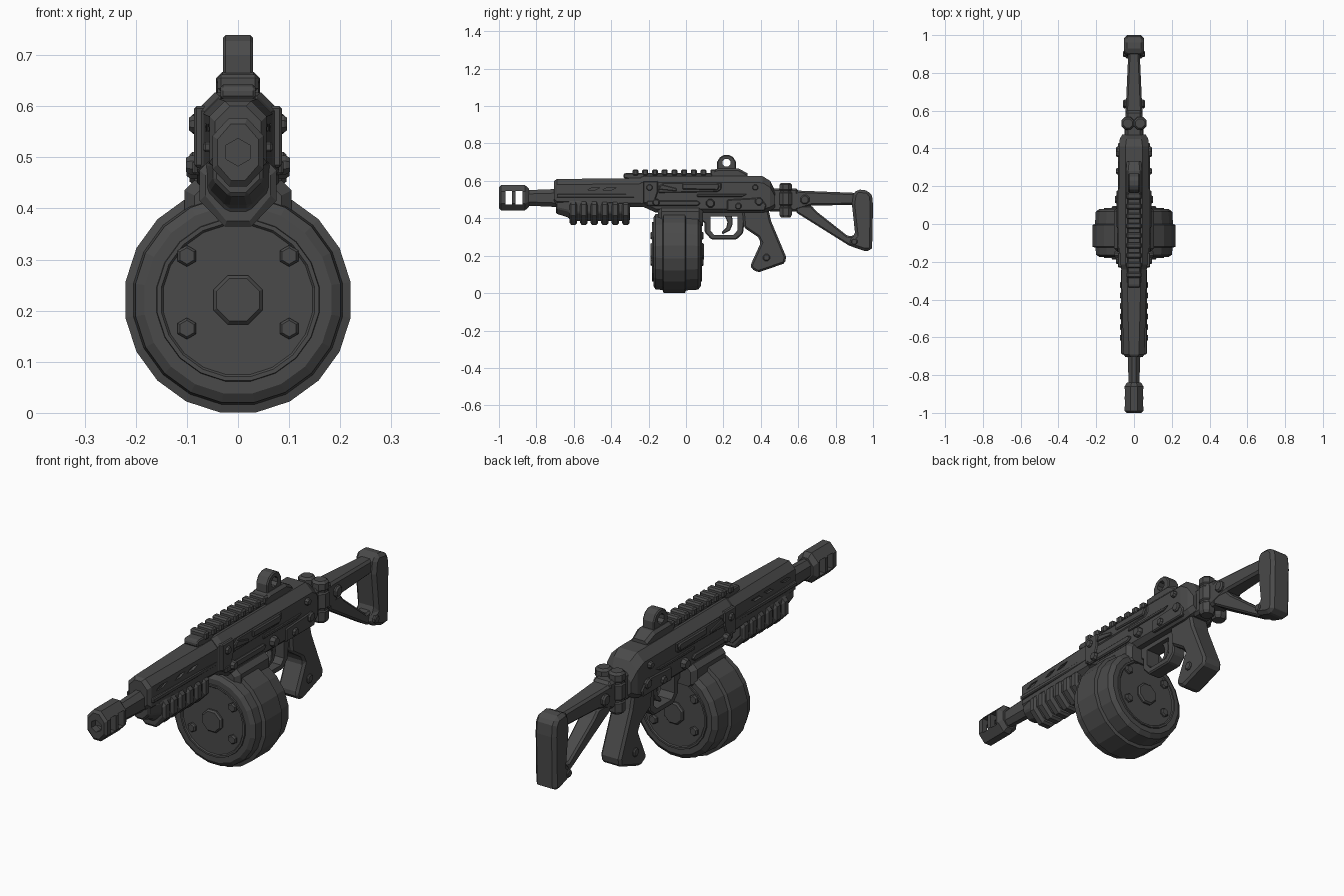
import bpy, bmesh, math
from mathutils import Vector

mat = bpy.data.materials.new("dark gunmetal")
mat.diffuse_color = (0.068, 0.068, 0.068, 1)


def finish(name, bm, bevel=0.0):
    bmesh.ops.recalc_face_normals(bm, faces=bm.faces)
    if bevel:
        edges = [e for e in bm.edges if len(e.link_faces) == 2 and e.calc_face_angle(0) > 0.6]
        bmesh.ops.bevel(bm, geom=edges, offset=bevel, segments=1, affect='EDGES', clamp_overlap=True)
    me = bpy.data.meshes.new(name)
    bm.to_mesh(me)
    bm.free()
    me.materials.append(mat)
    ob = bpy.data.objects.new(name, me)
    bpy.context.collection.objects.link(ob)
    return ob


def skin(name, rings, bevel=0.0):
    """Join rings of points into a closed tube."""
    bm = bmesh.new()
    vs = [[bm.verts.new(p) for p in r] for r in rings]
    n = len(vs[0])
    for a, b in zip(vs, vs[1:]):
        for i in range(n):
            j = (i + 1) % n
            bm.faces.new((a[i], a[j], b[j], b[i]))
    bm.faces.new(vs[0])
    bm.faces.new(vs[-1])
    return finish(name, bm, bevel)


def loft(name, secs, bevel=0.0):
    """Chamfered sections along y: (y, half width, z low, z high, top chamfer, bottom chamfer)."""
    rings = []
    for y, w, lo, hi, ct, cb in secs:
        a, b = max(w - ct, w * .35), max(w - cb, w * .35)
        half = [(b, lo), (w, lo + cb), (w, hi - ct), (a, hi)]
        rings.append([(x, y, z) for x, z in half] + [(-x, y, z) for x, z in reversed(half)])
    return skin(name, rings, bevel)


def prism(name, pts, w, bevel=0.0, x0=0.0):
    """Side profile (y, z) widened to +-w; w may depend on y."""
    f = w if callable(w) else (lambda y: w)
    return skin(name, [[(x0 + s * f(y), y, z) for y, z in pts] for s in (-1, 1)], bevel)


def box(name, x, y, z, bevel=0.0):
    return prism(name, [(y[0], z[0]), (y[1], z[0]), (y[1], z[1]), (y[0], z[1])],
                 (x[1] - x[0]) / 2, bevel, (x[0] + x[1]) / 2)


def lathe(name, prof, c, axis, sides=8, bevel=0.0):
    """Turned part: (distance along axis, radius) from centre c."""
    u, v, t = {'x': ((0, 1, 0), (0, 0, 1), (1, 0, 0)),
               'y': ((1, 0, 0), (0, 0, 1), (0, 1, 0)),
               'z': ((1, 0, 0), (0, 1, 0), (0, 0, 1))}[axis]
    u, v, t, c = Vector(u), Vector(v), Vector(t), Vector(c)
    ang = [2 * math.pi * (i + .5) / sides for i in range(sides)]
    return skin(name, [[c + t * d + (u * math.cos(a) + v * math.sin(a)) * r for a in ang]
                       for d, r in prof], bevel)


def cut(ob, *cutters):
    for k in cutters:
        m = ob.modifiers.new("cut", 'BOOLEAN')
        m.operation, m.solver, m.object = 'DIFFERENCE', 'EXACT', k
    bpy.context.view_layer.update()
    me = bpy.data.meshes.new_from_object(ob.evaluated_get(bpy.context.evaluated_depsgraph_get()))
    ob.modifiers.clear()
    ob.data = me
    for k in cutters:
        bpy.data.objects.remove(k)


def bolt(name, x, y, z, r=.02, h=.012):
    for s in (-1, 1):
        lathe(name, [(-s * .02, r), (s * h * .5, r), (s * h, r * .75)], (s * x, y, z), 'x')


# Muzzle brake with through windows and hexagonal bore
muzzle = loft("muzzle_brake", [(-1, .04, .455, .565, .03, .03), (-.99, .05, .443, .577, .035, .035),
                               (-.86, .05, .443, .577, .035, .035), (-.84, .038, .46, .558, .03, .03)])
cut(muzzle, box("c", (-.2, .2), (-.966, -.93), (.475, .545)),
    box("c", (-.2, .2), (-.912, -.874), (.475, .545)),
    lathe("c", [(-1.1, .027), (-.86, .027)], (0, 0, .51), 'y', 6))
loft("barrel", [(-.86, .028, .468, .55, .02, .02), (-.68, .034, .46, .557, .022, .022)])

# Upper handguard with side slots
guard = loft("handguard", [(-.705, .045, .485, .60, .03, .02), (-.69, .056, .47, .61, .03, .02),
                           (-.22, .068, .46, .615, .03, .02)])
slots = []
for s in (-1, 1):
    for a, b in ((-.66, -.58), (-.53, -.46), (-.45, -.37)):
        slots.append(prism("c", [(a, .55), (a + .03, .565), (b, .565), (b - .03, .55)], .014, 0, s * .065))
cut(guard, *slots)
for s in (-1, 1):
    box("handguard_seam", (s * .06 - .008, s * .06 + .008), (-.69, -.24), (.51, .53), .004)

# Pump grip with raised ribs
loft("pump", [(-.695, .048, .425, .51, .02, .03), (-.63, .058, .405, .51, .02, .035),
              (-.615, .062, .385, .51, .02, .045), (-.30, .062, .385, .51, .02, .045)], .006)
for i in range(6):
    y = -.602 + i * .056
    loft("pump_rib", [(y - .02, .064, .375, .495, .03, .05), (y - .012, .075, .365, .505, .03, .05),
                      (y + .012, .075, .365, .505, .03, .05), (y + .02, .064, .375, .495, .03, .05)])

# Receiver
loft("receiver", [(-.24, .066, .465, .62, .03, .02), (-.215, .08, .455, .627, .035, .02),
                  (-.16, .08, .43, .627, .035, .02), (.41, .08, .43, .625, .035, .02),
                  (.45, .075, .44, .60, .035, .02), (.475, .062, .455, .55, .03, .02)])
for s in (-1, 1):
    def plate(name, pts, depth, bevel=.005):
        prism(name, pts, .012 + depth / 2, bevel, s * (.068 + depth / 2))

    plate("front_side_plate", [(-.23, .48), (-.17, .48), (-.15, .54), (-.15, .60), (-.23, .60)], .006)
    plate("ejection_cover", [(-.15, .535), (.17, .54), (.19, .555), (.19, .59), (-.12, .59), (-.15, .57)], .004)
    plate("bolt_slide", [(-.02, .555), (.17, .55), (.18, .575), (.17, .585), (-.02, .585)], .012)
    plate("ejection_lip", [(-.15, .555), (-.05, .545), (-.05, .56), (-.13, .58)], .010, .003)
    plate("lower_side_rail", [(-.21, .465), (.06, .465), (.08, .48), (.06, .495), (-.21, .495)], .009)
    plate("side_strip", [(.06, .515), (.30, .515), (.33, .53), (.06, .53)], .006, .003)
    plate("rear_side_plate", [(.22, .44), (.42, .44), (.43, .47), (.40, .51), (.22, .50)], .005)
bolt("receiver_pin", .083, .39, .49, .022)
bolt("receiver_pin", .083, .13, .48, .024, .018)
bolt("receiver_pin", .083, .28, .465, .018)
bolt("receiver_pin", .084, -.195, .565, .018)
bolt("receiver_pin", .084, -.16, .485, .02, .018)
bolt("receiver_pin", .08, .37, .565, .016, .015)

# Top rail with teeth
prism("top_rail", [(-.335, .615), (-.23, .60), (.16, .60), (.16, .642), (-.325, .642), (-.335, .635)], .034, .005)
for i in range(9):
    y = -.27 + i * .052
    box("rail_tooth", (-.04, .04), (y - .016, y + .016), (.628, .662), .007)

# Rear sight
loft("sight_base", [(.14, .04, .615, .655, .012, .005), (.17, .043, .615, .667, .012, .005),
                    (.28, .043, .615, .667, .012, .005), (.33, .038, .615, .64, .012, .005)])
ring = [(.165, .65), (.165, .70), (.182, .727), (.205, .739), (.23, .739), (.252, .727), (.268, .70), (.268, .65)]
sight = prism("sight_ring", ring, .029, .005)
cut(sight, lathe("c", [(-.1, .023), (.1, .023)], (0, .216, .697), 'x', 8))

# Drum magazine
D = (0, 0, .221)
lathe("drum", [(-.175, .185), (-.163, .203), (-.125, .207), (-.12, .223), (-.005, .223), (0, .209),
               (.065, .205), (.08, .185)], D, 'y', 20)
for side, y in ((-1, -.175), (1, .08)):
    lathe("drum_face", [(y - side * .02, .165), (y + side * .006, .16), (y + side * .006, .152),
                        (y + side * .001, .148)], D, 'y', 20)
    lathe("drum_hub", [(y - side * .02, .052), (y + side * .008, .052), (y + side * .015, .045)], D, 'y', 8)
    for sx in (-1, 1):
        for z in (.165, .307):
            lathe("drum_bolt", [(y - side * .02, .021), (y + side * .008, .021), (y + side * .014, .016)],
                  (sx * .1, 0, z), 'y', 6)
loft("magazine_well", [(-.15, .085, .36, .445, .02, .01), (-.13, .105, .36, .455, .02, .01),
                       (.07, .105, .36, .455, .02, .01), (.09, .085, .36, .445, .02, .01)])

# Trigger and guard
tg = prism("trigger_guard", [(.085, .44), (.085, .385), (.1, .375), (.1, .325), (.135, .287), (.27, .287),
                             (.305, .32), (.32, .44)], .034, .006)
cut(tg, prism("c", [(.13, .41), (.13, .335), (.15, .312), (.255, .312), (.275, .335), (.275, .41)], .2))
prism("trigger", [(.2, .43), (.245, .43), (.25, .37), (.235, .335), (.195, .315), (.19, .325), (.215, .35), (.222, .38)],
      .014, .003)

# Pistol grip
prism("grip", [(.30, .45), (.44, .45), (.455, .385), (.535, .195), (.53, .16), (.385, .11), (.35, .13),
               (.345, .15), (.40, .27), (.385, .30), (.31, .35)], .05, .014)
bolt("grip_screw", .05, .43, .19, .02, .008)

# Folding hinge
box("hinge_block", (-.045, .045), (.44, .60), (.435, .56), .012)
for s in (-1, 1):
    lathe("hinge_barrel", [(.405, .028), (.418, .036), (.455, .036), (.46, .031), (.468, .031), (.473, .037),
                           (.535, .037), (.54, .031), (.548, .031), (.553, .037), (.58, .036), (.59, .026)],
          (s * .033, .533, 0), 'z', 8)

# Skeleton stock
taper = lambda y: .045 - (y - .58) * .045
prism("stock_top_bar", [(.57, .535), (.60, .548), (.93, .535), (.93, .472), (.67, .468), (.57, .435)], taper, .01)
prism("stock_strut", [(.58, .47), (.67, .468), (.70, .435), (.865, .305), (.93, .31), (.93, .235), (.87, .255),
                      (.59, .43)], lambda y: taper(y) - .002, .008)
prism("butt_pad", [(.895, .53), (.915, .555), (.975, .548), (.995, .52), (1, .47), (.995, .24), (.985, .225),
                   (.955, .225), (.88, .25), (.872, .285), (.905, .31), (.887, .475)], .052, .015)
bolt("stock_pin", .043, .635, .50, .026, .014)
bolt("stock_pin", .05, .90, .275, .018, .008)
